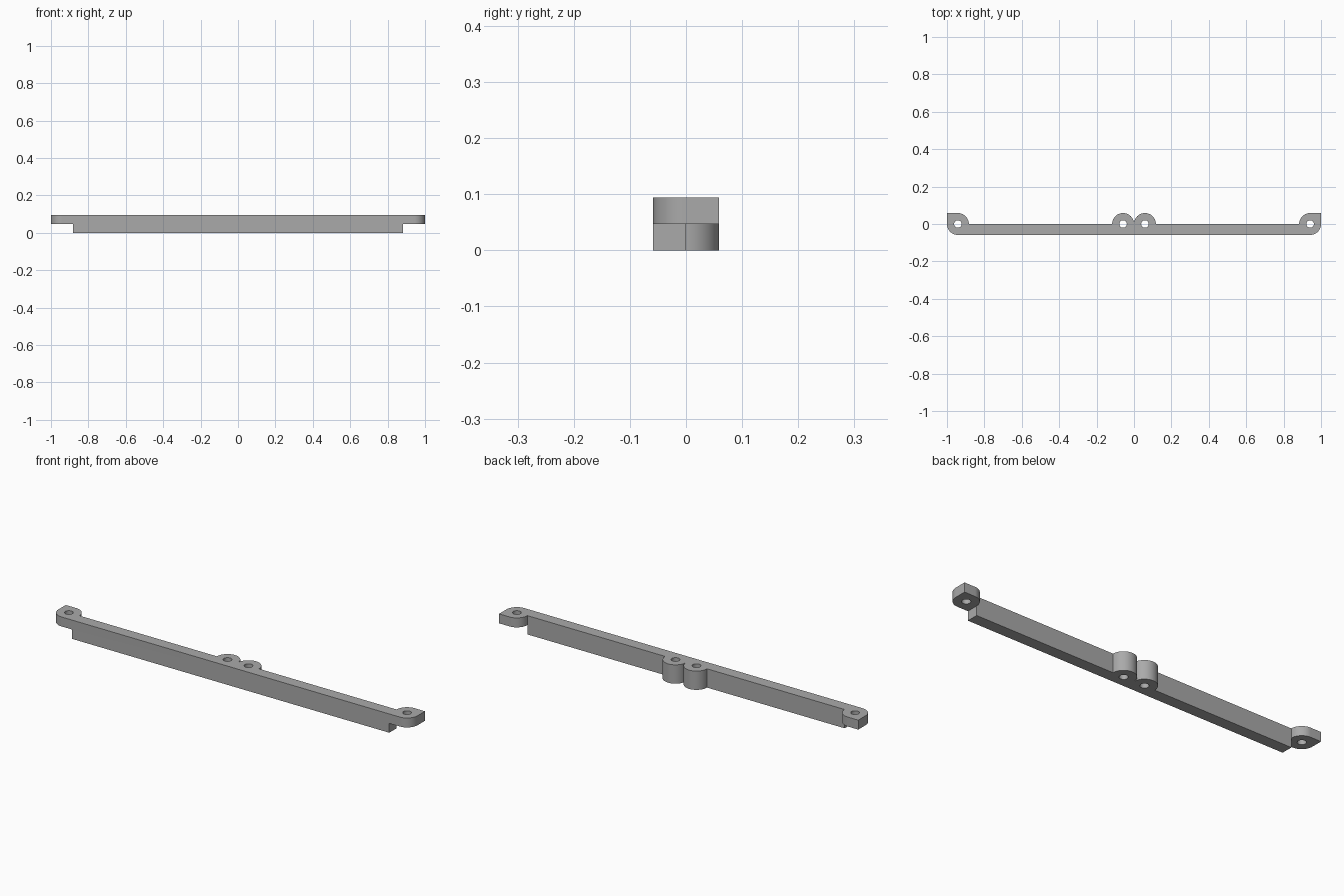
import bpy, bmesh
from math import sin, cos, pi, radians

R = 0.0585        # radius of every lug and boss
H = 0.0945        # bar height
STEP = 0.047      # underside height of the end lugs
HOLE = 0.02       # pin hole radius
END = 1 - R       # lug centre

scene_cube = bpy.data.objects.get("Cube")
if scene_cube:
    bpy.data.objects.remove(scene_cube, do_unlink=True)

grey = bpy.data.materials.new("plain grey")
grey.use_nodes = True
colour = (0.4, 0.4, 0.4, 1)
grey.diffuse_color = colour
grey.node_tree.nodes["Principled BSDF"].inputs["Base Color"].default_value = colour


def arc(cx, start, stop, n=16):
    """Points on a lug circle centred on y = 0, angles in degrees."""
    angles = [radians(start + (stop - start) * i / n) for i in range(n + 1)]
    return [(cx + R * cos(a), R * sin(a)) for a in angles]


def prism(name, outline, z0, z1):
    bm = bmesh.new()
    face = bm.faces.new([bm.verts.new((x, y, z0)) for x, y in outline])
    top = bmesh.ops.extrude_face_region(bm, geom=[face])["geom"]
    moved = [v for v in top if isinstance(v, bmesh.types.BMVert)]
    bmesh.ops.translate(bm, verts=moved, vec=(0, 0, z1 - z0))
    bmesh.ops.recalc_face_normals(bm, faces=bm.faces)
    mesh = bpy.data.meshes.new(name)
    bm.to_mesh(mesh)
    bm.free()
    mesh.materials.append(grey)
    obj = bpy.data.objects.new(name, mesh)
    bpy.context.collection.objects.link(obj)
    return obj


# Half outline: rounded front corner, square back corner, lug, centre boss
half = arc(END, -90, 0) + [(1, R)] + arc(END, 90, 180) + arc(R, 0, 180, 32)
mirrored = [(-x, y) for x, y in reversed(half[:-1])]
bar = prism("hinged_bar", half + mirrored, 0, H)

# Cutters: notch below each end lug, and the four pin holes
cutters = []
for side, label in ((1, "left"), (-1, "right")):
    inner, outer = side * (1 - 2 * R), side * 1.1
    box = [(inner, -0.1), (outer, -0.1), (outer, 0.1), (inner, 0.1)]
    cutters.append(prism(label + "_notch_cutter", box, -0.1, STEP))
    for cx, part in ((END, "end"), (R, "centre")):
        ring = [(side * cx + HOLE * cos(2 * pi * i / 32), HOLE * sin(2 * pi * i / 32))
                for i in range(32)]
        cutters.append(prism(f"{label}_{part}_hole_cutter", ring, -0.1, 0.2))

bpy.context.view_layer.objects.active = bar
for cutter in cutters:
    mod = bar.modifiers.new(cutter.name, "BOOLEAN")
    mod.operation = "DIFFERENCE"
    mod.solver = "EXACT"
    mod.object = cutter
    bpy.ops.object.modifier_apply(modifier=mod.name)
    bpy.data.objects.remove(cutter, do_unlink=True)

# Smooth round walls, sharp edges
bpy.ops.object.select_all(action="DESELECT")
bar.select_set(True)
bpy.ops.object.shade_smooth_by_angle(angle=radians(30))
